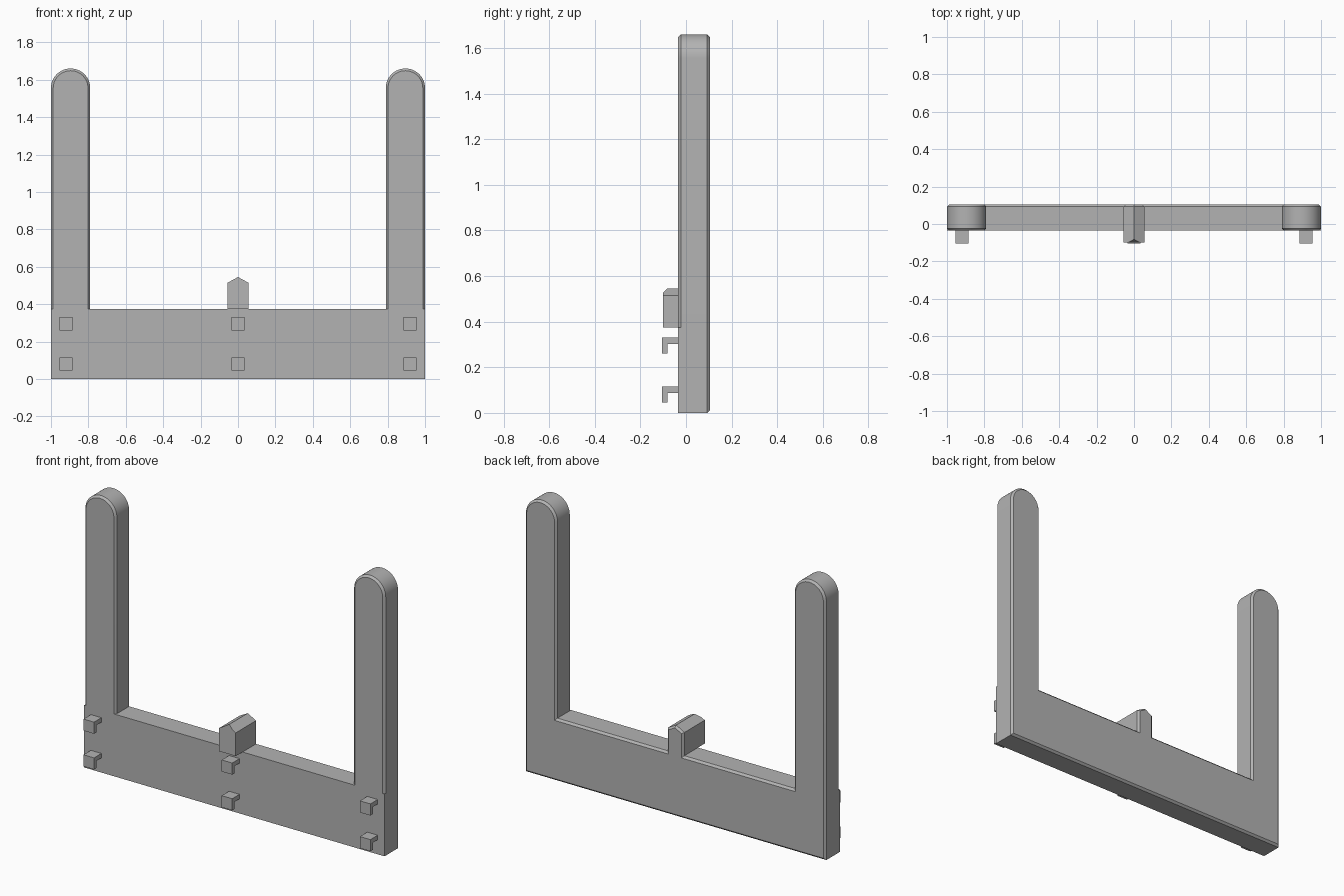
import bpy, bmesh
from math import sin, cos, pi, radians

cube = bpy.data.objects.get("Cube")
if cube:
    bpy.data.objects.remove(cube, do_unlink=True)

grey = bpy.data.materials.new("light_grey")
grey.use_nodes = True
colour = (0.45, 0.45, 0.45, 1)
grey.diffuse_color = colour
grey.node_tree.nodes["Principled BSDF"].inputs["Base Color"].default_value = colour

BAR_TOP = 0.375
POST_X, POST_R, ARC_Z = 0.895, 0.105, 1.555
NUB_W, EAVE, RIDGE = 0.055, 0.515, 0.545
FRONT, BACK = -0.035, 0.105
CHAMFER = 0.012


def loft(name, layers):
    """Closed solid through matching rings of 3D points."""
    bm = bmesh.new()
    rings = [[bm.verts.new(p) for p in layer] for layer in layers]
    n = len(rings[0])
    for a, b in zip(rings, rings[1:]):
        for i in range(n):
            j = (i + 1) % n
            bm.faces.new((a[i], a[j], b[j], b[i]))
    bm.faces.new(rings[0])
    bm.faces.new(rings[-1])
    bmesh.ops.remove_doubles(bm, verts=bm.verts, dist=1e-5)
    bmesh.ops.recalc_face_normals(bm, faces=bm.faces)
    mesh = bpy.data.meshes.new(name)
    bm.to_mesh(mesh)
    bm.free()
    mesh.materials.append(grey)
    obj = bpy.data.objects.new(name, mesh)
    bpy.context.collection.objects.link(obj)
    return obj


def frame_ring(y, post_inset, bar_inset):
    """Outline of bar, two round-topped posts and the peaked centre block."""
    r = POST_R - post_inset
    low = BAR_TOP - bar_inset
    half = [(1 - bar_inset, bar_inset), (1 - bar_inset, BAR_TOP), (1 - post_inset, BAR_TOP)]
    half += [(POST_X + r * cos(pi * i / 32), ARC_Z + r * sin(pi * i / 32)) for i in range(33)]
    half += [(POST_X - r, low), (NUB_W - bar_inset, low), (NUB_W - bar_inset, EAVE - bar_inset / 2)]
    ring = half + [(0, RIDGE - bar_inset)] + [(-x, z) for x, z in reversed(half)]
    return [(x, y, z) for x, z in ring]


# Frame: posts chamfered in front, whole outline chamfered at the back
frame = loft("frame", [
    frame_ring(FRONT, CHAMFER, 0),
    frame_ring(FRONT + CHAMFER, 0, 0),
    frame_ring(BACK - CHAMFER, 0, 0),
    frame_ring(BACK, CHAMFER, CHAMFER),
])
bpy.context.view_layer.objects.active = frame
frame.select_set(True)
bpy.ops.object.shade_smooth_by_angle(angle=radians(30))


# Overhanging front of the centre block, with its ridge clipped
def nub_ring(y, ridge_y, cut):
    shoulder = NUB_W * cut
    top = RIDGE - (RIDGE - EAVE) * cut
    return [(-NUB_W, y, BAR_TOP), (NUB_W, y, BAR_TOP), (NUB_W, y, EAVE),
            (shoulder, y, top), (0, ridge_y, RIDGE), (-shoulder, y, top), (-NUB_W, y, EAVE)]


loft("centre_block_front", [nub_ring(-0.1, -0.082, 0.6), nub_ring(FRONT, FRONT, 0.6)])

# Six hooks on the front face
hook_profile = [(FRONT, 0), (-0.105, 0), (-0.105, -0.07),
                (-0.082, -0.07), (-0.082, -0.027), (FRONT, -0.027)]
for side, x in (("right", -0.92), ("middle", 0), ("left", 0.92)):
    for level, top in (("lower", 0.115), ("upper", 0.33)):
        loft(f"{level}_{side}_hook",
             [[(x + dx, y, top + z) for y, z in hook_profile] for dx in (-0.035, 0.035)])
